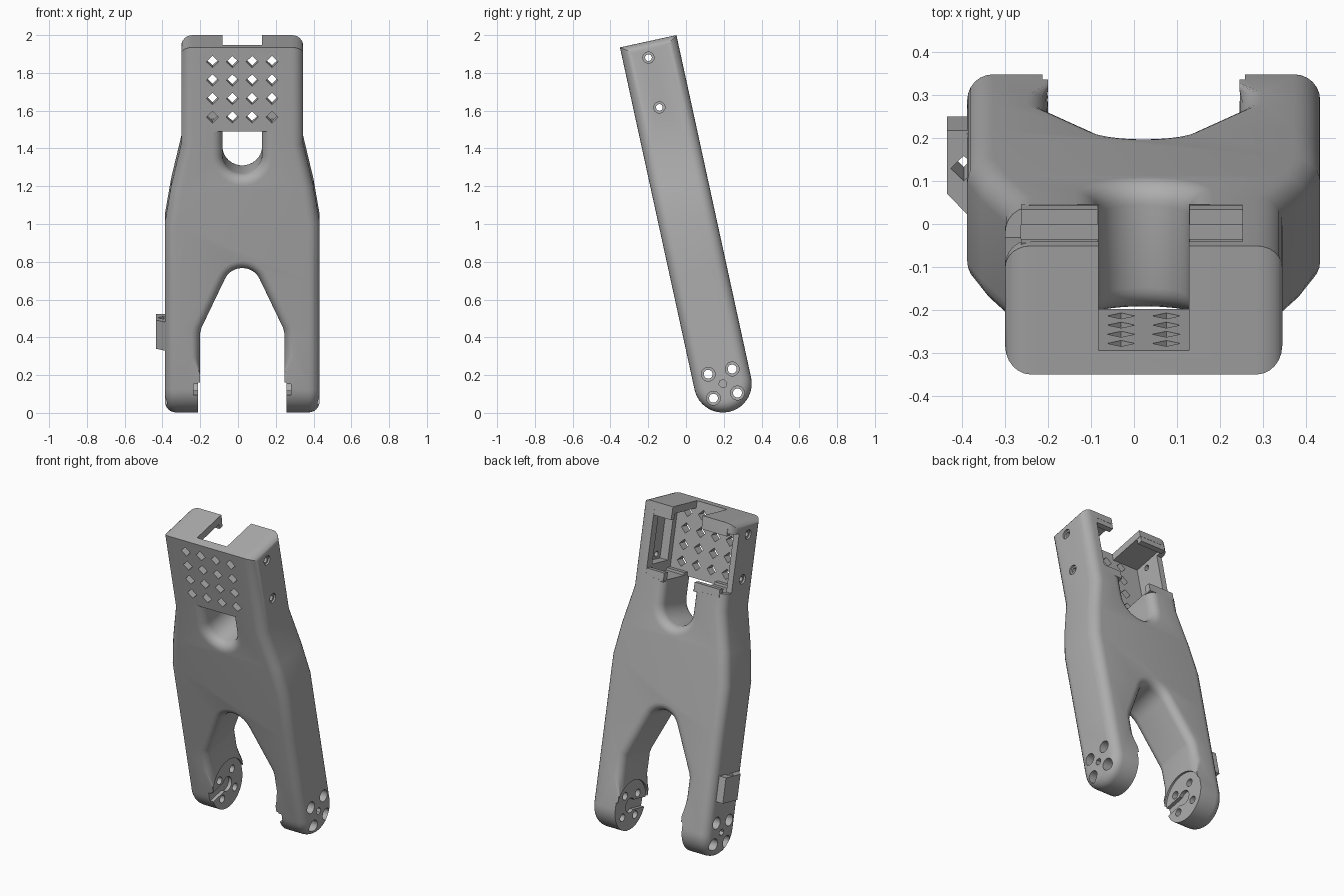
import bpy, bmesh, math
from mathutils import Matrix, Vector

T, TOP, R = 0.153, 1.855, 0.06          # half thickness, arm length, edge rounding
PLACE = Matrix.Translation((0.0225, 0.195, 0.155)) @ Matrix.Rotation(math.radians(12.3), 4, 'X')

if "Cube" in bpy.data.objects:
    bpy.data.objects.remove(bpy.data.objects["Cube"])

grey = bpy.data.materials.new("plain grey")
grey.use_nodes = True
colour = (0.42, 0.42, 0.42, 1)
grey.diffuse_color = colour
grey.node_tree.nodes["Principled BSDF"].inputs["Base Color"].default_value = colour


def make(name, bm):
    bmesh.ops.recalc_face_normals(bm, faces=bm.faces)
    mesh = bpy.data.meshes.new(name)
    bm.to_mesh(mesh)
    bm.free()
    mesh.materials.append(grey)
    ob = bpy.data.objects.new(name, mesh)
    bpy.context.collection.objects.link(ob)
    return ob


def add_box(bm, x, y, z):
    size = Matrix.Diagonal((x[1] - x[0], y[1] - y[0], z[1] - z[0], 1))
    mid = Vector((sum(x), sum(y), sum(z))) / 2
    bmesh.ops.create_cube(bm, size=1, matrix=Matrix.Translation(mid) @ size)


def box(x, y, z):
    bm = bmesh.new()
    add_box(bm, x, y, z)
    return make("cutter", bm)


def rod(axis, centre, radius, length, sides):
    bm = bmesh.new()
    turn = Matrix.Rotation(math.pi / 2, 4, 'Y' if axis == 'x' else 'X')
    bmesh.ops.create_cone(bm, cap_ends=True, segments=sides, radius1=radius, radius2=radius,
                          depth=length, matrix=Matrix.Translation(centre) @ turn)
    return make("cutter", bm)


def loft(bm, rings):
    loops = [[bm.verts.new(p) for p in ring] for ring in rings]
    for a, b in zip(loops, loops[1:]):
        for i in range(len(a)):
            j = (i + 1) % len(a)
            bm.faces.new((a[i], a[j], b[j], b[i]))
    return loops


def flared(outline, r):
    """Opening through the thickness whose rims are rounded outwards."""
    levels = [(T + 0.02, r)]
    for k in range(6, -1, -1):
        a = math.radians(15 * k)
        levels.append((T - r + r * math.sin(a), r * (1 - math.cos(a))))
    levels = [(-y, o) for y, o in levels] + levels[::-1]
    bm = bmesh.new()
    loops = loft(bm, [[(x + nx * o, y, z + nz * o) for x, z, nx, nz in outline] for y, o in levels])
    for ring in (loops[0], loops[-1]):
        bm.faces.new(ring)
    return make("cutter", bm)


def cut(body, cutter):
    mod = body.modifiers.new("cut", 'BOOLEAN')
    mod.operation, mod.solver, mod.object = 'DIFFERENCE', 'EXACT', cutter
    bpy.context.view_layer.objects.active = body
    bpy.ops.object.modifier_apply(modifier=mod.name)
    bpy.data.objects.remove(cutter)


def half_width(z):
    steps = [(-1, 0.41), (0.895, 0.41), (1.09, 0.377), (1.325, 0.322), (2, 0.322)]
    for (z0, h0), (z1, h1) in zip(steps, steps[1:]):
        if z <= z1:
            return h0 + (h1 - h0) * (z - z0) / (z1 - z0)


# Main bracket: rounded slab, narrower at the head, round at the feet
def section(inset):
    t = T - inset
    side = [(t, z) for z in (TOP - inset * 0.7, 1.325, 1.09, 0.895, 0.6, 0.3)]
    side += [(t * math.cos(math.radians(a)), -t * math.sin(math.radians(a))) for a in range(0, 89, 8)]
    return [(-y, z) for y, z in side] + side[::-1]


layers = [(R * (math.sin(math.radians(a)) - 1), R * (1 - math.cos(math.radians(a))))
          for a in range(90, -1, -15)]
rings = [[(-half_width(z) - dx, y, z) for y, z in section(i)] for dx, i in layers]
rings += [[(half_width(z) + dx, y, z) for y, z in section(i)] for dx, i in layers[::-1]]
bm = bmesh.new()
loops = loft(bm, rings)
n = len(loops[0])
for ring in (loops[0], loops[-1]):
    for i in range(n // 2 - 1):
        bm.faces.new((ring[i], ring[i + 1], ring[n - 2 - i], ring[n - 1 - i]))
bracket = make("bracket_body", bm)

# Arch between the two legs
leg = 0.2225
half = [(leg, -0.4, 0, 0), (leg, 0.08, 0, 0), (leg, 0.18, 1, 0), (leg, 0.3, 1, 0.1), (0.216, 0.325, 0.95, 0.35)]
for a in range(25, 90, 13):
    c, s = math.cos(math.radians(a)), math.sin(math.radians(a))
    half.append((0.1 * c, 0.55 + 0.1 * s, c, s))
cut(bracket, flared(half + [(0, 0.65, 0, 1)] + [(-x, z, -nx, nz) for x, z, nx, nz in half[::-1]], 0.05))

# Round-bottomed window under the head
window = [(0.105, 1.4, 1, 0)]
for a in range(0, 181, 12):
    c, s = math.cos(math.radians(a)), math.sin(math.radians(a))
    window.append((0.105 * c, 1.265 - 0.105 * s, c, -s))
window.append((-0.105, 1.4, -1, 0))
cut(bracket, flared(window, 0.055))

# Motor bay open to the back, with cable notch, channel and wall recesses
for x, y, z in (((-0.285, 0.23), (-0.096, 0.3), (1.41, 1.81)),
                ((-0.105, 0.105), (-0.096, 0.3), (1.7, 2)),
                ((-0.105, 0.105), (-0.096, 0.3), (1.3, 1.5)),
                ((0.2, 0.285), (-0.06, 0.1), (1.47, 1.76)),
                ((-0.4, -0.25), (0.08, 0.3), (1.43, 1.79))):
    cut(bracket, box(x, y, z))

# Diamond vents in the front plate
for i in range(4):
    for j in range(4):
        cut(bracket, rod('y', (0.105 * (i - 1.5), -0.14, 1.477 + 0.1 * j), 0.032, 0.12, 4))

for side in (-1, 1):
    # Screw holes in the bay walls
    for z in (1.5, 1.77):
        cut(bracket, rod('x', (side * 0.3, -0.017, z), 0.018, 0.2, 12))
        cut(bracket, rod('x', (side * 0.34, -0.017, z), 0.03, 0.06, 12))
    # Round seat and slot for the joint on each inner leg face
    cut(bracket, rod('x', (side * 0.2, 0, 0), 0.158, 0.07, 48))
    cut(bracket, rod('x', (side * 0.2175, 0, 0), 0.045, 0.08, 24))
    cut(bracket, box(sorted((side * 0.18, side * 0.2575)), (-0.2, 0), (-0.03, 0.03)))
    # Joint bolt holes, wide outside and narrow inside
    cut(bracket, rod('x', (side * 0.4, 0, 0), 0.022, 0.2, 6))
    for y in (-0.065, 0.065):
        for z in (-0.065, 0.065):
            cut(bracket, rod('x', (side * 0.3, y, z), 0.024, 0.3, 16))
            cut(bracket, rod('x', (side * 0.38, y, z), 0.037, 0.18, 16))

# Snap lips along the floor and ceiling of the bay
bm = bmesh.new()
for x in ((-0.285, -0.107), (0.107, 0.235)):
    add_box(bm, x, (0.115, 0.152), (1.4, 1.455))
    add_box(bm, x, (0.12, 0.152), (1.775, 1.82))
    add_box(bm, x, (-0.1, -0.06), (1.4, 1.425))
lips = make("bay_lips", bm)

# Cable clip on the outside of one leg
bm = bmesh.new()
shape = [(-0.4, 0.1), (-0.457, 0.1), (-0.457, -0.05), (-0.4, -0.11)]
loops = loft(bm, [[(x, y, z) for x, y in shape] for z in (0.2, 0.355)])
for ring in loops:
    bm.faces.new(ring)
clip = make("cable_clip", bm)
bm = bmesh.new()
bmesh.ops.create_cone(bm, cap_ends=True, segments=4, radius1=0.03, radius2=0.03, depth=0.4,
                      matrix=Matrix.Translation((-0.418, 0.01, 0.28)))
cut(clip, make("cutter", bm))

# Lean everything back onto its feet and shade
for ob in (bracket, lips, clip):
    ob.data.transform(PLACE)
    bpy.ops.object.select_all(action='DESELECT')
    ob.select_set(True)
    bpy.context.view_layer.objects.active = ob
    bpy.ops.object.shade_smooth_by_angle(angle=math.radians(30))
